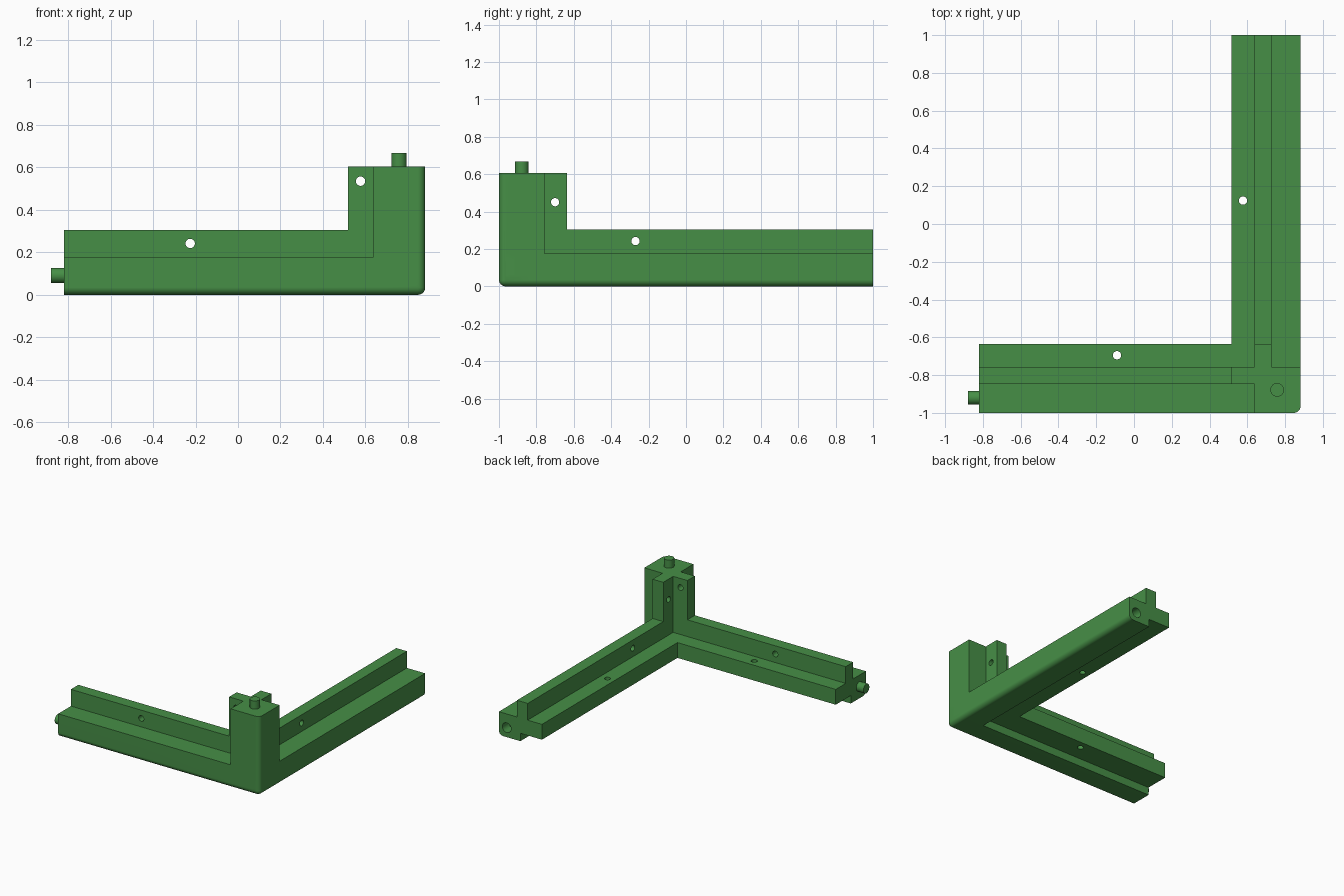
import bpy, bmesh, math
from mathutils import Vector, Matrix

if "Cube" in bpy.data.objects:
    bpy.data.objects.remove(bpy.data.objects["Cube"])

CX, CY = 0.8815, -1.0          # outer corner of the joint
LX, LY, H = 1.7015, 2.0, 0.605  # arm lengths and post height

green = bpy.data.materials.new("green")
green.diffuse_color = (0.062, 0.275, 0.062, 1)
green.use_nodes = True
green.node_tree.nodes["Principled BSDF"].inputs["Base Color"].default_value = green.diffuse_color


def finish(name, bm):
    me = bpy.data.meshes.new(name)
    bmesh.ops.recalc_face_normals(bm, faces=bm.faces)
    bm.to_mesh(me)
    bm.free()
    ob = bpy.data.objects.new(name, me)
    bpy.context.collection.objects.link(ob)
    me.materials.append(green)
    return ob


def box(name, a, b, c):
    """Box from ranges measured inward from the outer corner."""
    lo = Vector((CX - a[1], CY + b[0], c[0]))
    hi = Vector((CX - a[0], CY + b[1], c[1]))
    bm = bmesh.new()
    bmesh.ops.create_cube(bm, size=1)
    for v in bm.verts:
        v.co = Vector([(lo[i] + hi[i]) / 2 + v.co[i] * (hi[i] - lo[i]) for i in range(3)])
    return finish(name, bm)


def rod(name, centre, axis, radius, length):
    bm = bmesh.new()
    bmesh.ops.create_cone(bm, cap_ends=True, segments=32, radius1=radius,
                          radius2=radius, depth=length)
    rot = Vector((0, 0, 1)).rotation_difference(Vector(axis)).to_matrix().to_4x4()
    bmesh.ops.transform(bm, matrix=Matrix.Translation(centre) @ rot, verts=bm.verts)
    return finish(name, bm)


def combine(ob, other, operation):
    mod = ob.modifiers.new("combine", 'BOOLEAN')
    mod.operation, mod.solver, mod.object = operation, 'EXACT', other
    bpy.context.view_layer.objects.active = ob
    bpy.ops.object.modifier_apply(modifier=mod.name)
    bpy.data.objects.remove(other, do_unlink=True)


def smooth(ob):
    bpy.ops.object.select_all(action='DESELECT')
    ob.select_set(True)
    bpy.context.view_layer.objects.active = ob
    bpy.ops.object.shade_smooth_by_angle(angle=math.radians(30))
    mod = ob.modifiers.new("flat_sides", 'WEIGHTED_NORMAL')
    mod.keep_sharp = True


# Body and fins of the post and both arms
W, N, T = 0.244, 0.182, 0.177      # post width, arm underside width, arm height
F0, F1, U = 0.154, 0.364, 0.06     # fin outer face, fin reach, level fin underside
frame = box("corner_frame", (0, W), (0, W), (U, H))
parts = [
    ((0.1, F1), (F0, W), (0.1, H)),        # post fin towards the left
    ((F0, W), (0.1, F1), (0.1, H)),        # post fin towards the back
    ((0, LX), (0, N), (0, T)),             # left arm body
    ((0, LX), (F0, W), (U, 0.305)),        # left arm upright fin
    ((0, LX), (0.1, F1), (U, T)),          # left arm level fin
    ((0, N), (0, LY), (0, T)),             # back arm body
    ((F0, W), (0, LY), (U, 0.305)),        # back arm upright fin
    ((0.1, F1), (0, LY), (U, T)),          # back arm level fin
]
for p in parts:
    combine(frame, box("part", *p), 'UNION')

# Rounded outer edges
envelope = box("envelope", (0, 3), (0, 3), (0, 3))
bm = bmesh.new()
bm.from_mesh(envelope.data)
corner = min(bm.verts, key=lambda v: (v.co - Vector((CX, CY, 0))).length)
bmesh.ops.bevel(bm, geom=list(corner.link_edges), offset=0.035, segments=6,
                profile=0.5, affect='EDGES')
bm.to_mesh(envelope.data)
bm.free()
combine(frame, envelope, 'INTERSECT')

# Screw holes through the fins and the socket in the back arm
X, Y, Z = (1, 0, 0), (0, 1, 0), (0, 0, 1)
holes = [
    ((-0.225, -0.80, 0.242), Y, 0.022, 0.3),
    ((0.577, -0.80, 0.535), Y, 0.022, 0.3),
    ((0.68, -0.27, 0.242), X, 0.022, 0.3),
    ((0.68, -0.70, 0.45), X, 0.022, 0.3),
    ((-0.09, -0.695, 0.14), Z, 0.022, 0.3),
    ((0.577, 0.124, 0.14), Z, 0.022, 0.3),
    ((CX - 0.066, 1.0, 0.072), Y, 0.037, 0.16),
]
for h in holes:
    combine(frame, rod("hole", *h), 'DIFFERENCE')
smooth(frame)

# Locating pegs
smooth(rod("arm_peg", (-0.84, -0.92, 0.091), X, 0.036, 0.08))
smooth(rod("post_peg", (0.758, -0.878, 0.627), Z, 0.036, 0.08))
